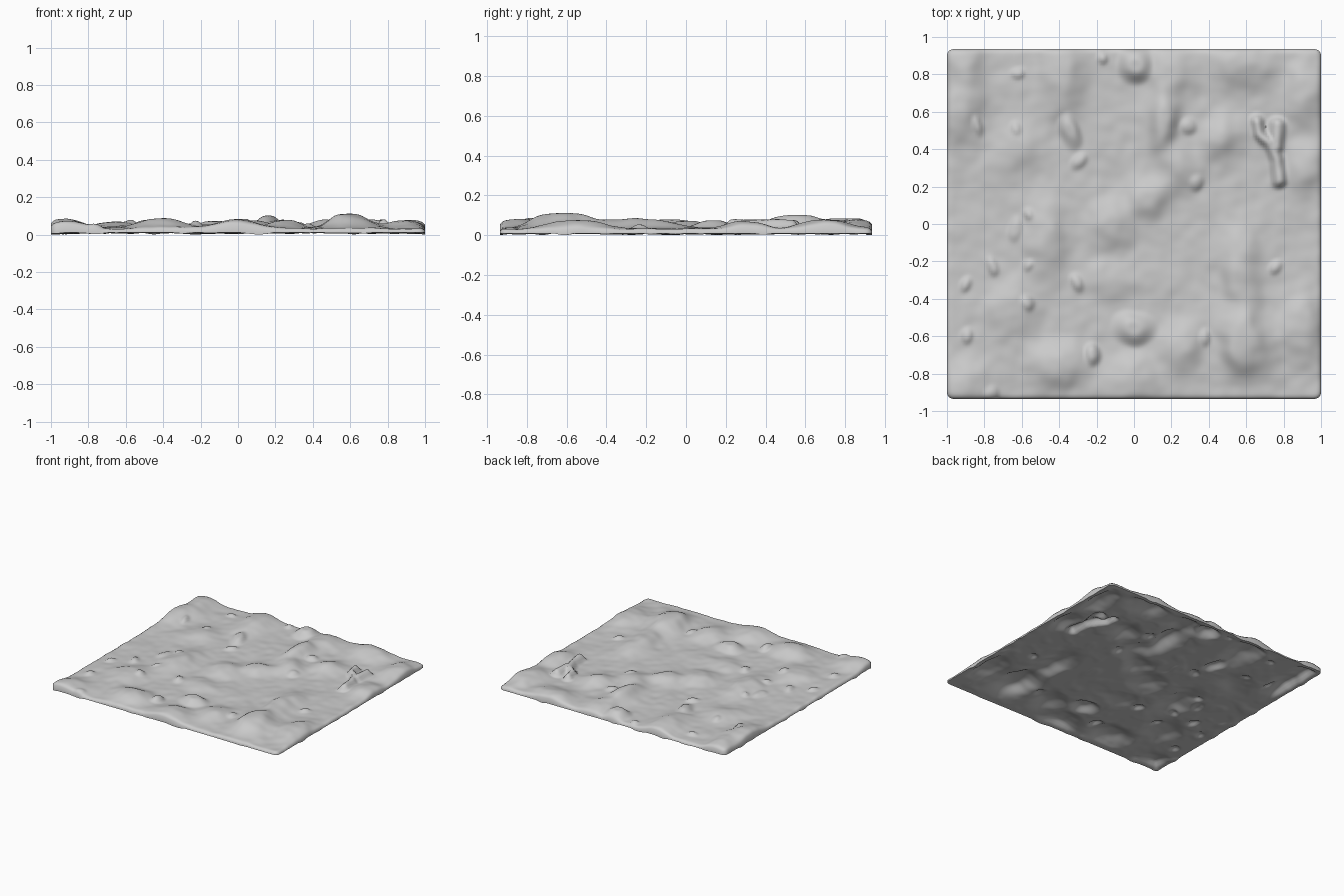
import bpy, bmesh, math
from mathutils import Vector, noise

HX, HY, NX, NY, R = 1.0, 0.935, 150, 140, 0.035
BASE = 0.034

# Broad hills: x, y, radius x, radius y, height
HILLS = [
    (.57, -.64, .11, .17, .078), (.57, -.25, .10, .24, .048), (-.47, -.08, .10, .22, .045),
    (-.40, -.76, .16, .13, .052), (-.38, .80, .11, .22, .050), (-.93, .62, .12, .19, .048),
    (-.90, .86, .09, .11, .030), (.57, .85, .15, .12, .045), (.20, .80, .12, .13, .040),
    (.15, .56, .09, .15, .070), (.46, .46, .10, .11, .045), (.24, .31, .11, .12, .045),
    (.08, .15, .11, .10, .038), (-.12, 0, .12, .12, .038), (.25, -.66, .11, .14, .042),
    (.70, -.62, .10, .14, .030), (.89, -.55, .09, .18, .042), (0, -.85, .14, .14, .048),
    (-.62, .40, .12, .12, .028), (.92, .70, .10, .16, .042), (-.90, -.85, .11, .12, .042),
    (-.65, -.45, .12, .17, .036), (.92, .30, .10, .11, .035), (-.12, -.3, .12, .10, .018)]
# Small steep rocks: x, y, radius x, radius y, height
ROCKS = [
    (0, -.56, .12, .095, .040), (-.22, -.69, .045, .065, .032),
    (-.34, .50, .065, .095, .030), (-.30, .33, .04, .055, .020),
    (-.63, .52, .03, .045, .014), (-.83, .52, .03, .05, .016), (-.63, .80, .035, .04, .016),
    (-.17, .89, .035, .04, .018), (.01, .85, .09, .11, .048), (.30, .52, .04, .055, .020),
    (-.77, -.23, .035, .05, .018), (-.90, -.32, .035, .05, .018), (-.30, -.32, .035, .05, .018),
    (-.90, -.60, .035, .05, .018), (-.57, -.42, .035, .05, .018), (.77, -.23, .035, .045, .018),
    (-.56, .06, .035, .04, .014), (-.63, -.03, .04, .07, .016), (-.57, -.23, .03, .04, .014),
    (.38, -.61, .03, .05, .016), (-.77, -.90, .04, .05, .016), (.33, .22, .04, .05, .016)]
# Curved ridge
RIDGE = [(.66, .54), (.67, .48), (.72, .43), (.76, .34), (.775, .23)]


def step(t):
    t = min(1, max(0, t))
    return t * t * (3 - 2 * t)


def seg_dist(p, a, b):
    ab = b - a
    t = min(1, max(0, (p - a).dot(ab) / ab.dot(ab)))
    return (p - a - ab * t).length


def height(x, y):
    z = BASE + .008 * noise.noise(Vector((x * 5, y * 5, 3))) \
        + .004 * noise.noise(Vector((x * 14, y * 14, 7)))
    # Warp the plan a little so outlines are irregular
    x += .03 * noise.noise(Vector((x * 6, y * 6, 11)))
    y += .03 * noise.noise(Vector((x * 6, y * 6, 17)))
    z += sum(h * math.exp(-math.hypot((x - a) / rx, (y - b) / ry) ** 2.6)
             for a, b, rx, ry, h in HILLS)
    for a, b, rx, ry, h in ROCKS:
        z += h * step((1.15 - math.hypot((x - a) / rx, (y - b) / ry)) / .9)
    p = Vector((x, y))
    d = min(seg_dist(p, Vector(a), Vector(b)) for a, b in zip(RIDGE, RIDGE[1:]))
    d = min(d, seg_dist(p, Vector((.77, .54)), Vector((.76, .40))))
    z += .045 * step((.055 - d) / .05)
    # Soft ceiling
    return z if z < .09 else .09 + .026 * math.tanh((z - .09) / .026)


def plan(i, j):
    # Position in a rectangle with rounded corners, and distance from its rim
    x, y = HX * (2 * i / NX - 1), HY * (2 * j / NY - 1)
    cx, cy = HX - R, HY - R
    dx, dy = abs(x) - cx, abs(y) - cy
    if dx > 0 and dy > 0:
        m, l = max(dx, dy), math.hypot(dx, dy)
        x = math.copysign(cx + dx * m / l, x)
        y = math.copysign(cy + dy * m / l, y)
        return x, y, R - m
    return x, y, min(HX - abs(x), HY - abs(y))


# Rolling ground shell: bumpy top, hollowed underside, closed rim
bm = bmesh.new()
top, bot = [], []
for i in range(NX + 1):
    for j in range(NY + 1):
        x, y, d = plan(i, j)
        z = height(x, y)
        t = min(1, d / .03)
        zt = z - .012 * (1 - math.sqrt(max(0, 1 - (1 - t) ** 2)))
        low = max(0, .010 - .016 * max(0, noise.noise(Vector((x * 9, y * 9, 1)))))
        zb = low + max(0, z - .028 - low) * step((d - .02) / .05)
        top.append(bm.verts.new((x, y, zt)))
        bot.append(bm.verts.new((x, y, zb)))


def at(i, j):
    return i * (NY + 1) + j


for i in range(NX):
    for j in range(NY):
        q = (at(i, j), at(i + 1, j), at(i + 1, j + 1), at(i, j + 1))
        bm.faces.new([top[k] for k in q])
        bm.faces.new([bot[k] for k in reversed(q)])

# Side walls
rim = [at(i, 0) for i in range(NX)] + [at(NX, j) for j in range(NY)] \
    + [at(i, NY) for i in range(NX, 0, -1)] + [at(0, j) for j in range(NY, 0, -1)]
for a, b in zip(rim, rim[1:] + rim[:1]):
    bm.faces.new((bot[a], bot[b], top[b], top[a]))

me = bpy.data.meshes.new("ground_tile")
bm.to_mesh(me)
bm.free()
ob = bpy.data.objects.new("ground_tile", me)
bpy.context.collection.objects.link(ob)
bpy.context.view_layer.objects.active = ob
ob.select_set(True)
bpy.ops.object.shade_smooth_by_angle(angle=math.radians(60))
